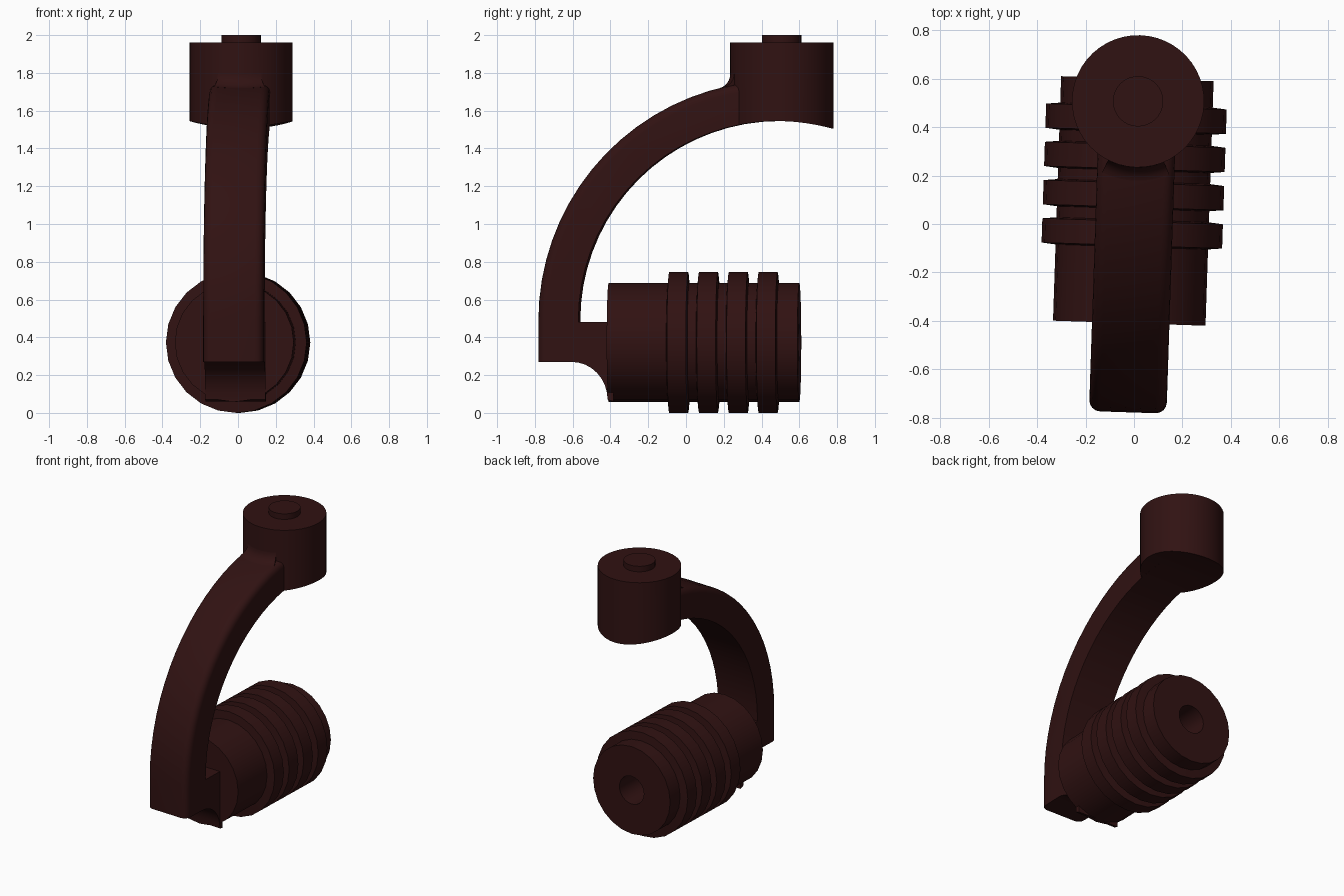
import bpy, bmesh
from math import sin, cos, pi, sqrt, radians
from mathutils import Matrix

if "Cube" in bpy.data.objects:
    bpy.data.objects.remove(bpy.data.objects["Cube"])

TURN = Matrix.Rotation(radians(-1.9), 4, 'Z')   # whole model is turned slightly
CY, CZ, R_IN, R_OUT = 0.49, 0.49, 1.055, 1.268  # arm arc
KY, KR = 0.507, 0.273                           # knob centre and radius

mat = bpy.data.materials.new("dark_brown")
mat.diffuse_color = (0.03, 0.006, 0.006, 1)
mat.use_nodes = True
mat.node_tree.nodes["Principled BSDF"].inputs["Base Color"].default_value = mat.diffuse_color


def finish(bm, name, matrix=Matrix()):
    bmesh.ops.recalc_face_normals(bm, faces=bm.faces)
    bm.transform(TURN @ matrix)
    me = bpy.data.meshes.new(name)
    bm.to_mesh(me)
    bm.free()
    me.materials.append(mat)
    me.shade_smooth()
    me.set_sharp_from_angle(angle=radians(32))
    ob = bpy.data.objects.new(name, me)
    bpy.context.collection.objects.link(ob)
    return ob


def lathe(profile, steps):
    """Revolve (radius, height) points round z."""
    bm = bmesh.new()
    vs = [bm.verts.new((r, 0, h)) for r, h in profile]
    es = [bm.edges.new(p) for p in zip(vs, vs[1:])]
    bmesh.ops.spin(bm, geom=vs + es, cent=(0, 0, 0), axis=(0, 0, 1),
                   angle=2 * pi, steps=steps)
    bmesh.ops.remove_doubles(bm, verts=bm.verts, dist=1e-4)
    return bm


def arc_z(y, r):
    return CZ + sqrt(r * r - (y - CY) ** 2)


# Ribbed grip with a blind hole in its far end
body, rib = 0.315, 0.373
grip = [(0, -0.41), (body, -0.41)]
for i in range(4):
    y = -0.095 + 0.158 * i
    grip += [(body, y), (rib, y + 0.006), (rib, y + 0.106), (body, y + 0.112)]
grip += [(body, 0.6), (0.1, 0.6), (0.1, 0.1), (0, 0.1)]
finish(lathe(grip, 24), "grip",
       Matrix.Translation((-0.006, 0, 0.373)) @ Matrix.Rotation(-pi / 2, 4, 'X'))

# Curved arm: side profile extruded across x, outer edges rounded
N = 18
outer = [(-0.778, 0.27)]
for i in range(N + 1):
    a = pi - i / N * radians(88)
    outer.append((CY + R_OUT * cos(a), CZ + R_OUT * sin(a)))
inner = [(CY + R_IN * cos(a), CZ + R_IN * sin(a))
         for a in (pi / 2 + i / N * pi / 2 for i in range(N + 1))]
foot = [(-0.565, 0.48), (-0.38, 0.48), (-0.38, 0.06)]
foot += [(-0.6 + 0.19 * cos(a), 0.07 + 0.2 * sin(a))
         for a in (i / 8 * pi / 2 for i in range(9))]
bm = bmesh.new()
loop = outer + inner + foot
face = bm.faces.new([bm.verts.new((-0.16, y, z)) for y, z in loop])
side = bmesh.ops.extrude_face_region(bm, geom=[face], use_keep_orig=True)
bmesh.ops.translate(bm, vec=(0.32, 0, 0),
                    verts=[v for v in side["geom"] if isinstance(v, bmesh.types.BMVert)])
bmesh.ops.recalc_face_normals(bm, faces=bm.faces)


def on_outer(v):
    return any(abs(v.co.y - y) + abs(v.co.z - z) < 1e-4 for y, z in outer)


rim = [e for e in bm.edges if all(on_outer(v) for v in e.verts)
       and abs(e.verts[0].co.x - e.verts[1].co.x) < 0.01]
bmesh.ops.bevel(bm, geom=rim, offset=0.045, segments=4, profile=0.5, affect='EDGES')
finish(bm, "arm")

# Knob housing, its underside following the arm's inner arc
n = 48
bm = bmesh.new()
top, bot = [], []
for i in range(n):
    x, y = KR * sin(2 * pi * i / n), KY - KR * cos(2 * pi * i / n)
    top.append(bm.verts.new((x, y, 1.96)))
    bot.append(bm.verts.new((x, y, arc_z(y, R_IN))))
bm.faces.new(top)
for i in range(n):
    j = (i + 1) % n
    bm.faces.new((top[i], top[j], bot[j], bot[i]))
for i in range(n // 2):
    ring = [bot[i], bot[i + 1], bot[n - i - 1], bot[(n - i) % n]]
    bm.faces.new(list(dict.fromkeys(ring)))
finish(bm, "knob_housing")

# Small raised button on the knob
finish(lathe([(0, 1.94), (0.104, 1.94), (0.104, 2.0), (0, 2.0)], 32), "button",
       Matrix.Translation((0, KY, 0)))

# Fillet where the arm's upper face meets the knob
bm = bmesh.new()
rows = []
for i in range(13):
    a = radians(-25 + 50 * i / 12)
    row = []
    for k in range(7):
        t = k / 6 * pi / 2
        r = KR + 0.055 * (1 - sin(t))
        y = KY - r * cos(a)
        row.append(bm.verts.new((r * sin(a), y,
                                 arc_z(y, R_OUT) + 0.06 * (1 - cos(t)))))
    y = KY - 0.25 * cos(a)
    row.append(bm.verts.new((0.25 * sin(a), y, arc_z(y, R_OUT) - 0.03)))
    rows.append(row)
for p, q in zip(rows, rows[1:]):
    for k in range(8):
        m = (k + 1) % 8
        bm.faces.new((p[k], p[m], q[m], q[k]))
bm.faces.new(rows[0])
bm.faces.new(rows[-1])
finish(bm, "knob_fillet")
